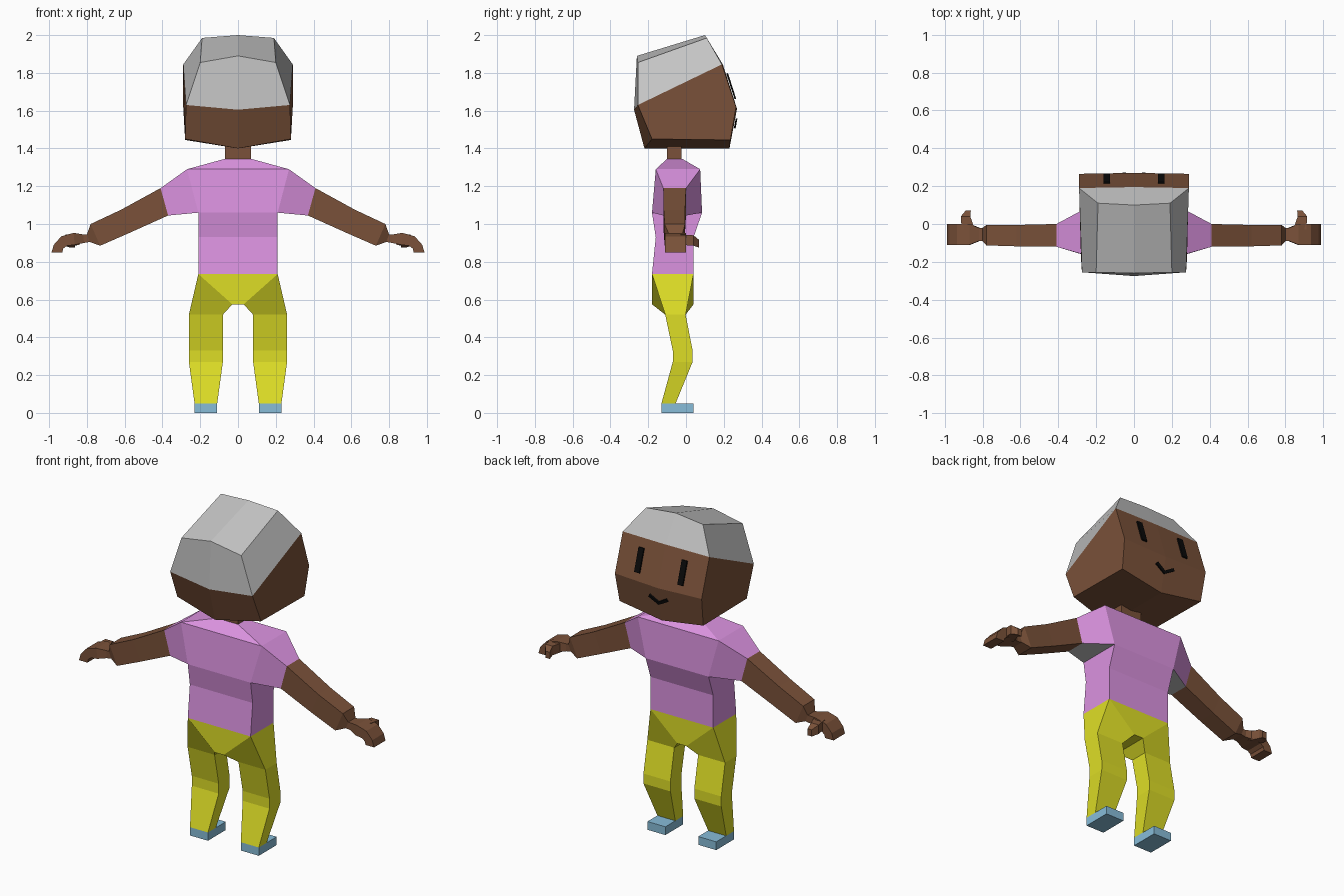
import bpy, bmesh
from mathutils import Vector

if "Cube" in bpy.data.objects:
    bpy.data.objects.remove(bpy.data.objects["Cube"])


def material(name, rgb):
    lin = [c / 12.92 if c <= 0.04045 else ((c + 0.055) / 1.055) ** 2.4 for c in rgb]
    m = bpy.data.materials.new(name)
    m.diffuse_color = (*lin, 1)
    m.use_nodes = True
    m.node_tree.nodes["Principled BSDF"].inputs["Base Color"].default_value = m.diffuse_color
    return m


SKIN = material("brown skin", (0.48, 0.32, 0.225))
HAIR = material("grey", (0.77, 0.77, 0.77))
SHIRT = material("pink", (0.86, 0.575, 0.88))
PANTS = material("yellow", (0.87, 0.87, 0.15))
SHOE = material("light blue", (0.53, 0.74, 0.85))
INK = material("black", (0.04, 0.04, 0.04))


def mirror(polys):
    """The polygons plus their reflection in x."""
    return polys + [[(-x, y, z) for x, y, z in p] for p in polys]


def strip(a, b, closed=True):
    """Quads joining two rows of points."""
    n = len(a)
    return [[a[i], a[(i + 1) % n], b[(i + 1) % n], b[i]] for i in range(n if closed else n - 1)]


def loft(rings, start=False, end=False):
    polys = [q for a, b in zip(rings, rings[1:]) for q in strip(a, b)]
    return polys + ([rings[0]] if start else []) + ([rings[-1]] if end else [])


def ring(z, x0, x1, y0, y1):
    return [(x0, y0, z), (x1, y0, z), (x1, y1, z), (x0, y1, z)]


def build(name, polys, mats, rule=None):
    """Weld polygons into one flat-shaded object; rule(centre, normal) picks the colour."""
    bm = bmesh.new()
    for p in polys:
        bm.faces.new([bm.verts.new(v) for v in p])
    bmesh.ops.remove_doubles(bm, verts=bm.verts, dist=0.0005)
    bmesh.ops.recalc_face_normals(bm, faces=bm.faces)
    if rule:
        for f in bm.faces:
            f.material_index = rule(f.calc_center_median(), f.normal)
    me = bpy.data.meshes.new(name)
    bm.to_mesh(me)
    bm.free()
    for m in mats:
        me.materials.append(m)
    ob = bpy.data.objects.new(name, me)
    bpy.context.collection.objects.link(ob)
    return ob


# head: middle and side outlines, from chin over the face and crown to the nape
mid = [(0, 0.23, 1.40), (0, 0.27, 1.61), (0, 0.195, 1.845), (0, 0.10, 2.0),
       (0, -0.26, 1.89), (0, -0.275, 1.605), (0, -0.22, 1.40)]
side = [(0.28, 0.235, 1.445), (0.29, 0.265, 1.62), (0.29, 0.19, 1.845), (0.19, 0.11, 1.985),
        (0.20, -0.255, 1.855), (0.275, -0.255, 1.63), (0.28, -0.18, 1.45)]
half = strip(mid, side)
hair = half[2:5] + [side[2:6]]
skin = half[:2] + half[5:] + [side[:3] + side[5:]]
build("hair", mirror(hair), [HAIR])
build("face", mirror(skin), [SKIN])

# neck
build("neck", loft([ring(1.33, -0.07, 0.07, -0.10, -0.025), ring(1.43, -0.07, 0.07, -0.10, -0.025)]), [SKIN])


# eyes and mouth: thin plates lying on the upper and lower face planes
def plate(name, outline, lower):
    a, b = (mid[0], mid[1]) if lower else (mid[1], mid[2])
    up = (Vector(b) - Vector(a)).normalized()
    out = Vector((0, up.z, -up.y))
    rows = []
    for lift in (0.003, 0.012):
        row = []
        for x, z in outline:
            t = (z - a[2]) / (b[2] - a[2])
            row.append(tuple(Vector((x, a[1] + (b[1] - a[1]) * t, z)) + out * lift))
        rows.append(row)
    return build(name, loft(rows, True, True), [INK])


for s, label in ((1, "right"), (-1, "left")):
    x0, x1 = s * 0.127, s * 0.162
    plate(label + "_eye", [(x0, 1.66), (x1, 1.66), (x1, 1.795), (x0, 1.795)], False)
    plate(label + "_mouth", [(0, 1.508), (s * 0.065, 1.545), (s * 0.055, 1.56), (0, 1.527)], True)

# shirt: body rings with open sides where the sleeves join
body = [ring(z, -x, x, y0, y1) for z, x, y0, y1 in (
    (1.345, 0.07, -0.10, -0.02), (1.29, 0.27, -0.16, 0.075), (1.06, 0.21, -0.18, 0.085),
    (0.93, 0.21, -0.16, 0.04), (0.735, 0.21, -0.18, 0.04))]
shirt = [p for i, p in enumerate(loft(body, start=True)) if i not in (5, 7)]


def arm_ring(xt, zt, xb, zb, y0, y1):
    return [(xt, y0, zt), (xt, y1, zt), (xb, y1, zb), (xb, y0, zb)]


cuff = arm_ring(0.41, 1.19, 0.37, 1.045, -0.12, 0)
shoulder = [body[1][1], body[1][2], body[2][2], body[2][1]]
build("shirt", shirt + mirror(loft([shoulder, cuff])), [SHIRT, HAIR],
      lambda c, n: int(abs(c.x) > 0.25 and n.z < -0.8))

# arms with curled hands
arm = [cuff] + [arm_ring(*r) for r in (
    (0.62, 1.075, 0.57, 0.955, -0.118, -0.005), (0.78, 1.0, 0.73, 0.885, -0.113, -0.005),
    (0.80, 0.945, 0.785, 0.905, -0.09, -0.02), (0.82, 0.945, 0.815, 0.90, -0.09, -0.02),
    (0.87, 0.953, 0.865, 0.89, -0.11, 0), (0.935, 0.935, 0.905, 0.885, -0.11, 0),
    (0.975, 0.89, 0.925, 0.87, -0.11, 0), (0.987, 0.85, 0.93, 0.85, -0.11, 0))]
build("arms", mirror(loft(arm, end=True)), [SKIN])

# thumbs
thumb = [[(x0, y, z0), (x1, y, z0), (x1, y, z1), (x0, y, z1)] for y, x0, x1, z0, z1 in (
    (-0.03, 0.84, 0.91, 0.89, 0.945), (0.04, 0.865, 0.915, 0.885, 0.94), (0.07, 0.862, 0.89, 0.875, 0.915))]
build("thumbs", mirror(loft(thumb, True, True)), [SKIN])

# trousers: hips split around the crotch, then bent legs
waist = [(0, -0.18, 0.735), (0.21, -0.18, 0.735), (0.21, 0.04, 0.735), (0, 0.04, 0.735)]
crotch = [(0.03, -0.18, 0.575), (0.03, 0.04, 0.575)]
leg = [ring(z, x0, x1, y0, y1) for z, x0, x1, y0, y1 in (
    (0.52, 0.08, 0.26, -0.11, -0.002), (0.33, 0.08, 0.26, -0.07, 0.035),
    (0.27, 0.08, 0.26, -0.07, 0.035), (0.05, 0.11, 0.23, -0.13, -0.055))]
top = leg[0]
hips = [[waist[1], waist[2], top[2], top[1]],
        [waist[1], top[1], top[0], crotch[0]],
        [waist[2], top[2], top[3], crotch[1]],
        [crotch[0], crotch[1], top[3], top[0]],
        [waist[0], waist[1], crotch[0], (0, -0.18, 0.575)],
        [waist[3], waist[2], crotch[1], (0, 0.04, 0.575)],
        [(0, -0.18, 0.575), crotch[0], crotch[1], (0, 0.04, 0.575)]]
build("trousers", mirror(hips + loft(leg)), [PANTS])

# shoes
shoe = [ring(z, 0.11, 0.23, -0.13, 0.04) for z in (0, 0.05)]
build("shoes", mirror(loft(shoe, True, True)), [SHOE])
